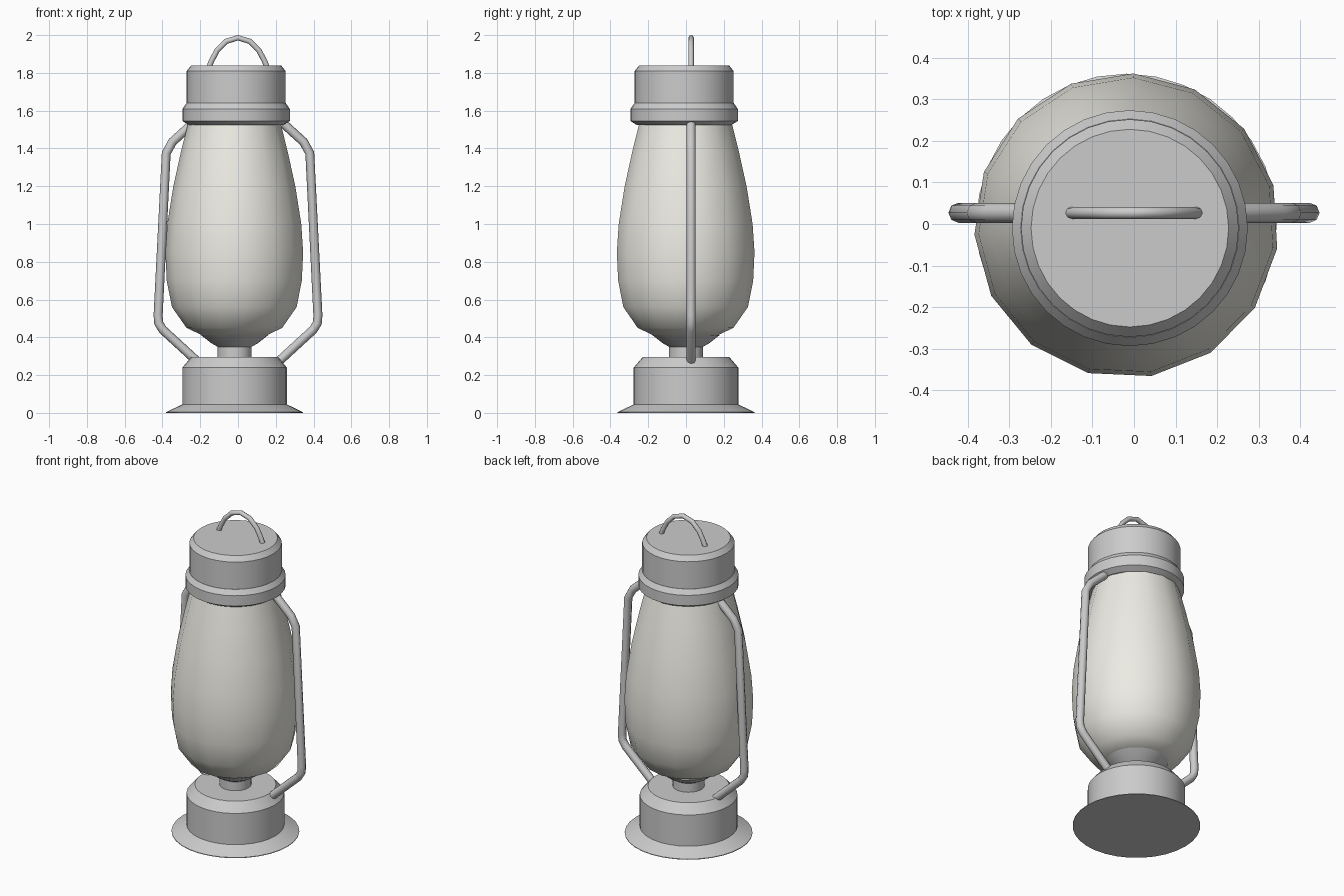
import bpy, bmesh
from math import sin, cos, pi, radians

if "Cube" in bpy.data.objects:
    bpy.data.objects.remove(bpy.data.objects["Cube"])


def finish(name, bm, angle=30):
    bmesh.ops.recalc_face_normals(bm, faces=bm.faces)
    mesh = bpy.data.meshes.new(name)
    bm.to_mesh(mesh)
    bm.free()
    ob = bpy.data.objects.new(name, mesh)
    bpy.context.collection.objects.link(ob)
    bpy.ops.object.select_all(action='DESELECT')
    ob.select_set(True)
    bpy.context.view_layer.objects.active = ob
    bpy.ops.object.shade_smooth_by_angle(angle=radians(angle))
    return ob


def revolve(name, profile, cx, cy, sides=32, phase=0.0, angle=30):
    """Turn (radius, z) points around a vertical axis, closing both ends."""
    bm = bmesh.new()
    rings = [[bm.verts.new((cx + r * cos(phase + 2 * pi * i / sides),
                            cy + r * sin(phase + 2 * pi * i / sides), z))
              for i in range(sides)] for r, z in profile]
    for a, b in zip(rings, rings[1:]):
        for i in range(sides):
            j = (i + 1) % sides
            bm.faces.new((a[i], a[j], b[j], b[i]))
    bm.faces.new(rings[0])
    bm.faces.new(rings[-1])
    return finish(name, bm, angle)


def rod(name, points, radius, y, sides=8):
    """Sweep a round section along a path of (x, z) points at depth y."""
    curve = bpy.data.curves.new(name + "_path", 'CURVE')
    curve.dimensions = '3D'
    curve.bevel_depth = radius
    curve.bevel_resolution = sides // 2 - 2
    curve.use_fill_caps = True
    spline = curve.splines.new('POLY')
    spline.points.add(len(points) - 1)
    for p, (x, z) in zip(spline.points, points):
        p.co = (x, y, z, 1)
    tmp = bpy.data.objects.new(name + "_path", curve)
    bpy.context.collection.objects.link(tmp)
    mesh = bpy.data.meshes.new_from_object(
        tmp.evaluated_get(bpy.context.evaluated_depsgraph_get()))
    bm = bmesh.new()
    bm.from_mesh(mesh)
    bpy.data.objects.remove(tmp)
    bpy.data.meshes.remove(mesh)
    return finish(name, bm, 50)


# Fuel tank with flared foot
revolve("base_tank", [(.362, 0), (.362, .004), (.277, .045), (.277, .24), (.23, .295)],
        -.018, 0)

# Burner neck and cup
revolve("burner", [(.09, .28), (.09, .35), (.125, .37), (.178, .412)], -.018, 0)

# Glass globe, fifteen sided
globe = revolve("glass_globe",
                [(.17, .41), (.255, .45), (.332, .56), (.36, .7), (.367, .85),
                 (.357, 1.0), (.325, 1.2), (.285, 1.38), (.245, 1.54)],
                -.018, -.004, sides=15, phase=radians(87.4), angle=40)
glass = bpy.data.materials.new("frosted_glass")
glass.diffuse_color = (.84, .83, .77, 1)
glass.use_nodes = True
glass.node_tree.nodes["Principled BSDF"].inputs["Base Color"].default_value = glass.diffuse_color
globe.data.materials.append(glass)

# Collar ring and cap
revolve("collar", [(.252, 1.525), (.284, 1.545), (.284, 1.61), (.263, 1.64)], -.01, -.01)
revolve("cap", [(.262, 1.6), (.262, 1.81), (.238, 1.84)], -.01, -.01)

# Side tubes, mirrored
tube = [(.215, .272), (.398, .44), (.42, .475), (.423, .515), (.38, 1.375),
        (.347, 1.435), (.24, 1.532)]
for side, s in (("right", 1), ("left", -1)):
    rod(side + "_tube", [(s * x, z) for x, z in tube], .024, .027)

# Carrying loop on top
half = [(.155, 1.825), (.142, 1.86), (.11, 1.92), (.062, 1.967)]
rod("top_loop", [(-x, z) for x, z in half] + [(0, 1.986)] + half[::-1], .0145, .027)
